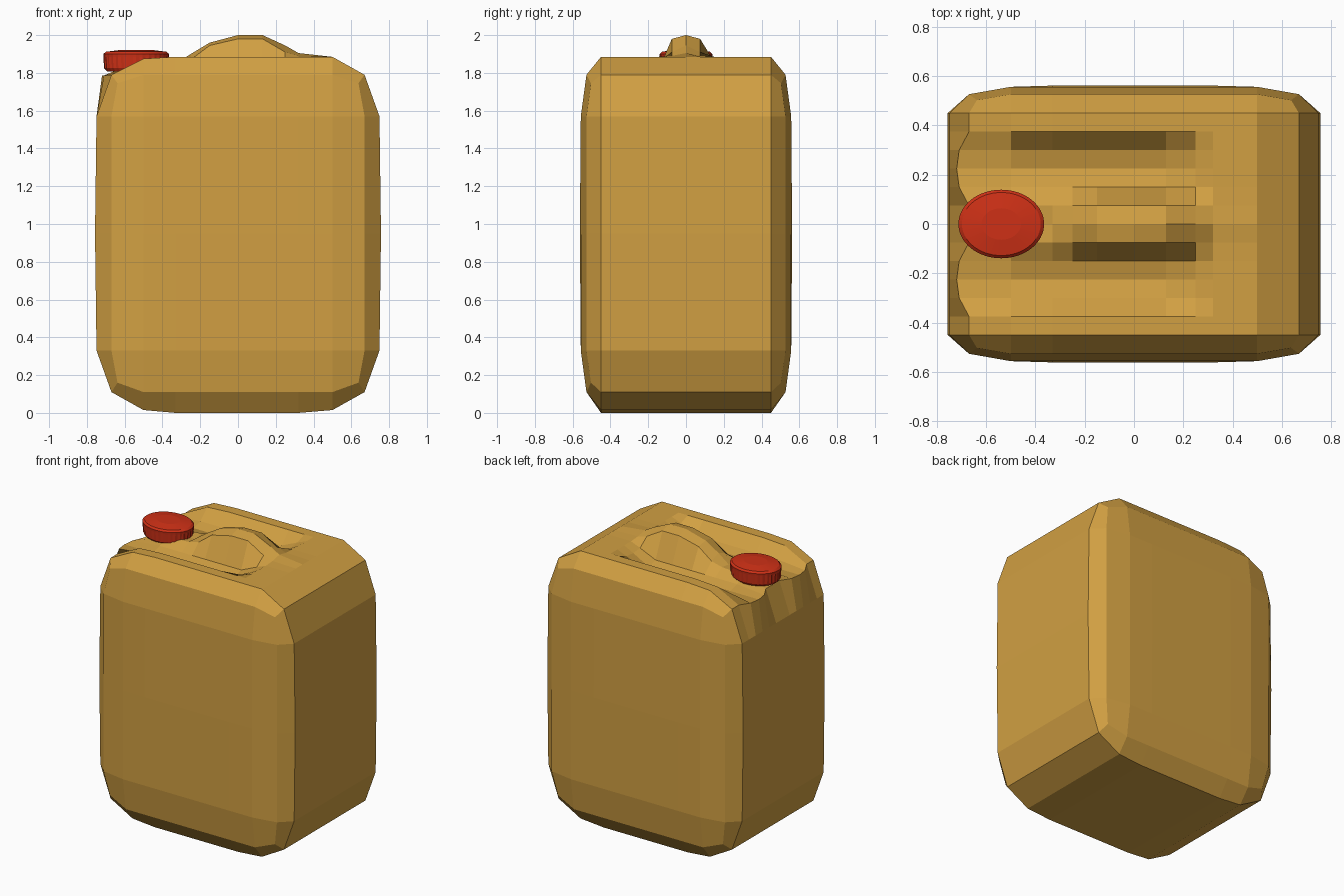
import bpy, bmesh, math

if "Cube" in bpy.data.objects:
    bpy.data.objects.remove(bpy.data.objects["Cube"])


def material(name, rgb):
    m = bpy.data.materials.new(name)
    m.diffuse_color = (*rgb, 1)
    m.use_nodes = True
    m.node_tree.nodes["Principled BSDF"].inputs["Base Color"].default_value = m.diffuse_color
    return m


def finish(bm, name, mat):
    bmesh.ops.recalc_face_normals(bm, faces=bm.faces[:])
    me = bpy.data.meshes.new(name)
    bm.to_mesh(me)
    bm.free()
    me.materials.append(mat)
    ob = bpy.data.objects.new(name, me)
    bpy.context.collection.objects.link(ob)
    return ob


amber = material("amber_plastic", (0.64, 0.35, 0.055))
red = material("red_plastic", (0.62, 0.03, 0.008))

# Body lattice levels, outermost values are the box faces
XS = [-.757, -.5, -.33, -.25, -.15, 0, .13, .25, .32, .5, .757]
half = [.075, .15, .225, .3, .375, .45, .562]
YS = [-y for y in reversed(half)] + [0] + half
ZS = [0, .33, .95, 1.57, 1.885]
NX, NY, NZ = len(XS) - 1, len(YS) - 1, len(ZS) - 1

# Centre ridge and grip heights by x level: on the centre line, beside it
RIDGE = {-.5: (1.84, 1.84), -.33: (1.84, 1.85), -.25: (1.90, 1.87), -.15: (1.96, 1.945),
         0: (2.0, 1.98), .13: (2.0, 1.98), .25: (1.945, 1.91), .32: (1.905, 1.89)}
GROOVE = {.15: .08, .225: .1, .3: .08}


def position(i, j, k):
    x, y, z = XS[i], YS[j], ZS[k]
    ex, ey, ez = i in (0, NX), j in (0, NY), k in (0, NZ)
    sx, sy = math.copysign(1, x), math.copysign(1, y)
    up = k == NZ
    n = ex + ey + ez
    if n == 3:                                   # corners
        return sx * .638, sy * .503, 1.745 if up else .16
    if n == 2:                                   # rounded edges
        if ex:
            x = sx * .67
        if ey:
            y = sy * .527
        if ez:
            z = 1.79 if up else .11
        if i == 0 and up and not ey:             # groove mouths on the left
            x -= .5 * GROOVE.get(abs(y), 0)
            z -= .05 * GROOVE.get(abs(y), 0)
        return x, y, z
    # slight bulge of the flat faces
    if ex and k in (1, NZ - 1):
        x -= sx * .008
    if ey and (abs(x) == .5 or k in (1, NZ - 1)):
        y -= sy * .005
    if k == 0 and abs(x) == .5:
        z += .015
    # grooves and grip on the top face
    if up:
        a = abs(y)
        if a in GROOVE:
            fade = 1 if x <= .13 else .35 if x == .25 else 0
            z -= GROOVE[a] * fade
        elif a <= .075 and x in RIDGE:
            z = RIDGE[x][0 if a == 0 else 1]
        elif x == -.5:
            z -= .01
    return x, y, z


# Body with built-in handle
bm = bmesh.new()
verts = {}


def vert(c):
    if c not in verts:
        verts[c] = bm.verts.new(position(*c))
    return verts[c]


size = (NX, NY, NZ)
for axis in range(3):
    u, v = [a for a in range(3) if a != axis]
    for end in (0, size[axis]):
        for p in range(size[u]):
            for q in range(size[v]):
                loop = []
                for du, dv in ((0, 0), (1, 0), (1, 1), (0, 1)):
                    c = [0, 0, 0]
                    c[axis], c[u], c[v] = end, p + du, q + dv
                    loop.append(vert(tuple(c)))
                bm.faces.new(loop)
finish(bm, "canister_body", amber)


def lathe(name, profile, mat, seg, rib=0.0):
    """Oval turned part about the spout axis; ribbed rings alternate in radius."""
    bm = bmesh.new()
    rings = []
    for r, z, ribbed in profile:
        ring = []
        for s in range(seg):
            t = 2 * math.pi * s / seg
            rr = r - (rib if ribbed and s % 2 else 0)
            ring.append(bm.verts.new((-.539 + rr * math.cos(t), .8 * rr * math.sin(t), z)))
        rings.append(ring)
    for a, b in zip(rings, rings[1:]):
        for s in range(seg):
            bm.faces.new((a[s], a[(s + 1) % seg], b[(s + 1) % seg], b[s]))
    bm.faces.new(rings[0])
    bm.faces.new(rings[-1])
    return finish(bm, name, mat)


# Spout neck and ribbed screw cap
lathe("spout_neck", [(.12, 1.74, 0), (.12, 1.84, 0)], amber, 24)
lathe("screw_cap", [(.155, 1.808, 0), (.17, 1.825, 1), (.174, 1.885, 1),
                    (.174, 1.9, 0), (.16, 1.912, 0), (.08, 1.922, 0)], red, 64, .004)
